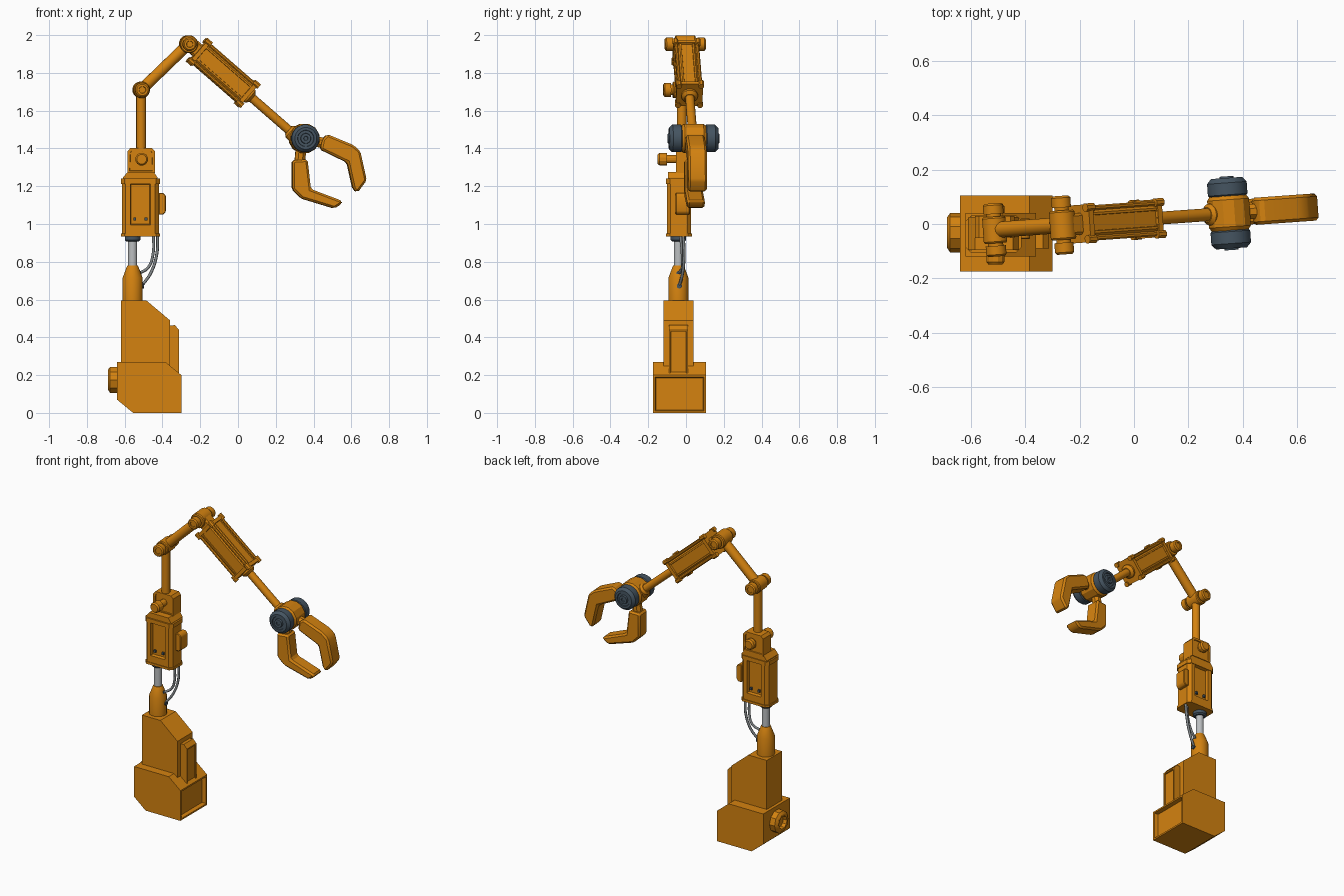
import bpy, bmesh, math
from mathutils import Matrix, Vector

if "Cube" in bpy.data.objects:
    bpy.data.objects.remove(bpy.data.objects["Cube"])

T = Matrix.Translation
I = Matrix.Identity(4)


def colour(name, rgb):
    m = bpy.data.materials.new(name)
    m.diffuse_color = (*rgb, 1)
    m.use_nodes = True
    m.node_tree.nodes["Principled BSDF"].inputs["Base Color"].default_value = m.diffuse_color
    return m


ORANGE = colour("orange paint", (0.66, 0.225, 0.005))
DARK = colour("dark slate", (0.06, 0.09, 0.12))
SILVER = colour("silver", (0.50, 0.52, 0.53))
CABLE = colour("cable grey", (0.22, 0.24, 0.25))


def finish(name, bm, mat, mtx=I):
    bmesh.ops.recalc_face_normals(bm, faces=bm.faces)
    me = bpy.data.meshes.new(name)
    bm.to_mesh(me)
    bm.free()
    me.transform(mtx)
    me.materials.append(mat)
    me.shade_smooth()
    me.set_sharp_from_angle(angle=math.radians(28))
    ob = bpy.data.objects.new(name, me)
    bpy.context.collection.objects.link(ob)
    return ob


def prism(name, pts, y0, y1, mat=ORANGE, mtx=I, bevel=0, recess=None):
    """Extrude an (x, z) profile along y; recess = (directions, margin, depth, shift)."""
    bm = bmesh.new()
    f = bm.faces.new([bm.verts.new((x, y0, z)) for x, z in pts])
    ext = bmesh.ops.extrude_face_region(bm, geom=[f])
    bmesh.ops.translate(bm, vec=(0, y1 - y0, 0),
                        verts=[v for v in ext["geom"] if isinstance(v, bmesh.types.BMVert)])
    bmesh.ops.recalc_face_normals(bm, faces=bm.faces)
    if bevel:
        bmesh.ops.bevel(bm, geom=bm.edges[:], offset=bevel, segments=1, affect='EDGES')
    if recess:
        dirs, margin, depth, shift = recess
        for d in dirs:
            d = Vector(d)
            face = max((q for q in bm.faces if q.normal.dot(d) > 0.99), key=lambda q: q.calc_area())
            bmesh.ops.inset_individual(bm, faces=[face], thickness=margin)
            bmesh.ops.translate(bm, vec=shift, verts=face.verts[:])
            bmesh.ops.inset_individual(bm, faces=[face], thickness=abs(depth) * 0.3, depth=depth)
    return finish(name, bm, mat, mtx)


def box(name, x0, x1, y0, y1, z0, z1, mat=ORANGE, mtx=I, bevel=0):
    return prism(name, [(x0, z0), (x1, z0), (x1, z1), (x0, z1)], y0, y1, mat, mtx, bevel)


def chamfered(cx, cz, hx, hz, c):
    """Rectangle with cut corners."""
    return [(cx + x, cz + z) for x, z in (
        (-hx + c, -hz), (hx - c, -hz), (hx, -hz + c), (hx, hz - c),
        (hx - c, hz), (-hx + c, hz), (-hx, hz - c), (-hx, -hz + c))]


def lathe(name, origin, axis, prof, mat=ORANGE, n=16, mtx=I):
    """Turn (distance, radius) pairs about an axis."""
    bm = bmesh.new()
    rings = [[bm.verts.new((r * math.cos(2 * math.pi * (i + .5) / n),
                            r * math.sin(2 * math.pi * (i + .5) / n), t)) for i in range(n)]
             for t, r in prof]
    for a, b in zip(rings, rings[1:]):
        for i in range(n):
            bm.faces.new((a[i], a[(i + 1) % n], b[(i + 1) % n], b[i]))
    bm.faces.new(rings[0])
    bm.faces.new(rings[-1])
    rot = Vector((0, 0, 1)).rotation_difference(Vector(axis)).to_matrix().to_4x4()
    return finish(name, bm, mat, mtx @ T(origin) @ rot)


def rod(name, a, b, r, mat=ORANGE, n=16, mtx=I):
    d = Vector(b) - Vector(a)
    return lathe(name, a, d, [(0, r), (d.length, r)], mat, n, mtx)


# base block, side socket and tower
prism("base_block", [(-.64, .07), (-.555, 0), (-.30, 0), (-.30, .20), (-.385, .27), (-.64, .27)],
      -.175, .105, recess=([(1, 0, 0)], .015, -.025, (0, 0, 0)))
lathe("side_socket", (-.64, -.032, .175), (-1, 0, 0),
      [(-.01, .072), (.037, .072), (.049, .055), (.049, .042), (.025, .036)], n=10)
prism("tower", [(-.62, .2), (-.62, .595), (-.485, .595), (-.36, .49), (-.36, .2)], -.12, .04)
prism("tower_panel", [(-.37, .2), (-.37, .46), (-.335, .465), (-.312, .44), (-.312, .2)],
      -.09, .01, recess=([(1, 0, 0)], .012, -.008, (0, 0, 0)))

# column and piston
CX, CY = -.558, -.04
lathe("column", (CX, CY, .59), (0, 0, 1), [(0, .054), (.125, .054), (.185, .031), (.19, .028)])
rod("piston", (CX, CY, .76), (CX, CY, .93), .024, SILVER)
lathe("piston_collar", (CX, CY, .908), (0, 0, 1), [(0, .034), (.008, .042), (.03, .042)], DARK)

# lift housing: chamfered plan, recessed windows front and back
PLAN = Matrix.Rotation(math.radians(90), 4, 'X')  # profile extruded down -> up
UP = T((0, 0, 0)) @ PLAN
HX, HY = -.517, -.037


def plan_prism(name, hx, hy, c, z0, z1, recess=None):
    # the profile's z becomes -y and the extrusion becomes z
    return prism(name, chamfered(HX, -HY, hx, hy, c), z0, z1, mtx=UP, recess=recess)


plan_prism("lift_housing", .098, .064, .02, .945, 1.215,
           recess=([(0, 0, 1), (0, 0, -1)], .036, -.02, (0, .025, 0)))
plan_prism("housing_bottom_rim", .103, .068, .02, .935, .95)
plan_prism("housing_top_rim", .103, .068, .02, 1.213, 1.24)
for s in (-1, 1):
    y = HY + s * .052
    for dx in (-.03, .03):
        box("window_clip", HX + dx - .007, HX + dx + .007, y - .006, y + .006, 1.018, 1.034, DARK)
prism("side_pod", [(-.42, 1.05), (-.395, 1.05), (-.382, 1.065), (-.382, 1.15), (-.395, 1.165), (-.42, 1.165)],
      -.055, .02, bevel=.004)

# swivel bracket
prism("bracket_foot", [(-.61, 1.235), (-.425, 1.235), (-.425, 1.245), (-.445, 1.275), (-.585, 1.275), (-.61, 1.245)],
      -.095, .025)
prism("bracket", [(-.585, 1.27), (-.44, 1.27), (-.44, 1.385), (-.455, 1.402), (-.57, 1.402), (-.585, 1.385)],
      -.052, .03, recess=([(0, -1, 0), (0, 1, 0)], .016, -.006, (0, 0, 0)))
lathe("bracket_pin_front", (-.51, -.03, 1.343), (0, -1, 0),
      [(0, .022), (.07, .022), (.07, .034), (.11, .034), (.12, .026)], n=12)
lathe("bracket_pin_back", (-.51, 0, 1.343), (0, 1, 0),
      [(0, .022), (.04, .022), (.04, .034), (.065, .034), (.075, .026)], n=12)

# cables
for name, pts in (("outer_cable", [(-.425, -.015, .945), (-.43, -.01, .84), (-.462, -.018, .74), (-.51, -.035, .672)]),
                  ("inner_cable", [(-.447, -.03, .945), (-.45, -.02, .84), (-.475, -.02, .77), (-.525, -.038, .738)])):
    cu = bpy.data.curves.new(name, 'CURVE')
    cu.dimensions = '3D'
    cu.bevel_depth, cu.bevel_resolution, cu.resolution_u = .008, 2, 6
    sp = cu.splines.new('BEZIER')
    sp.bezier_points.add(len(pts) - 1)
    for b, p in zip(sp.bezier_points, pts):
        b.co = p
        b.handle_left_type = b.handle_right_type = 'AUTO'
    cu.materials.append(CABLE)
    bpy.context.collection.objects.link(bpy.data.objects.new(name, cu))
    e = Vector(pts[-1])
    rod(name + "_plug", e - Vector((.012, 0, 0)), e + Vector((.012, 0, 0)), .014, DARK, 10)

# arm plane: turned slightly about the mast
ARM = T((-.513, -.022, 0)) @ Matrix.Rotation(math.radians(4.1), 4, 'Z') @ T((.513, 0, 0))
ELBOW, SHOULDER, WRIST = Vector((-.513, 0, 1.71)), Vector((-.262, 0, 1.952)), Vector((.352, 0, 1.453))
rod("mast", (-.513, 0, 1.38), ELBOW, .026, mtx=ARM)


def joint(name, c, half, r, cap):
    """Barrel with a narrower capped pin on both ends."""
    lathe(name, c, (0, 1, 0), [(-half * .5, r * .9), (-half * .44, r), (half * .44, r), (half * .5, r * .9)], mtx=ARM)
    for s in (-1, 1):
        lathe(name + "_cap", c, (0, s, 0),
              [(half * .4, cap * .75), (half * .6, cap * .75), (half * .6, cap), (half * .93, cap),
               (half, cap * .8), (half, cap * .5), (half * .95, cap * .45)], mtx=ARM)


joint("elbow", ELBOW, .098, .044, .038)
joint("shoulder", SHOULDER, .108, .048, .036)
rod("upper_arm", ELBOW, SHOULDER, .030, mtx=ARM)

# forearm actuator, local x runs towards the wrist
FORE = ARM @ T((-.077, 0, 1.80)) @ Matrix.Rotation(math.radians(41), 4, 'Y')
LONG = FORE @ Matrix.Rotation(math.radians(-90), 4, 'Z')  # profile in (y, z), extruded along x
prism("forearm_body", chamfered(0, 0, .064, .07, .026), -.165, .165, mtx=LONG,
      recess=([(1, 0, 0), (-1, 0, 0), (0, 0, 1), (0, 0, -1)], .012, -.006, (0, 0, 0)))
for s in (-1, 1):
    prism("forearm_flange", chamfered(0, 0, .07, .076, .022), s * .168 - .011, s * .168 + .011, mtx=LONG)
for sy in (-1, 1):
    for sz in (-1, 1):
        y, z = sy * .056, sz * .062
        rod("tie_rod", (-.17, y, z), (.17, y, z), .010, n=8, mtx=FORE)
        for e in (-1, 1):
            rod("flange_bolt", (e * .150, y * 1.05, z * 1.08), (e * .188, y * 1.05, z * 1.08), .016, n=8, mtx=FORE)
box("forearm_neck", -.24, -.165, -.04, .04, -.038, .038, mtx=FORE, bevel=.01)
lathe("forearm_collar", (.17, 0, 0), (1, 0, 0), [(0, .044), (.02, .044), (.034, .028)], mtx=FORE)
rod("forearm_rod", (.17, 0, 0), (.53, 0, 0), .024, mtx=FORE)
lathe("wrist_collar", (.46, 0, 0), (1, 0, 0), [(0, .028), (.012, .04), (.06, .046)], mtx=FORE)

# wrist barrel with dark drums
lathe("wrist_barrel", WRIST, (0, 1, 0), [(-.064, .07), (-.05, .08), (.05, .08), (.064, .07)], n=12, mtx=ARM)
for s in (-1, 1):
    lathe("wrist_drum", WRIST, (0, s, 0),
          [(.06, .066), (.068, .074), (.112, .074), (.130, .058), (.130, .044), (.124, .042),
           (.124, .028), (.136, .026), (.136, .012), (.130, .010)], DARK, 20, ARM)

# gripper fingers and their links
prism("upper_finger", [(.474, 1.475), (.611, 1.418), (.648, 1.385), (.682, 1.231), (.634, 1.167),
                       (.611, 1.183), (.579, 1.326), (.436, 1.395), (.447, 1.45)],
      -.05, .05, mtx=ARM, bevel=.011)
prism("lower_finger", [(.288, 1.337), (.368, 1.342), (.386, 1.185), (.553, 1.122), (.548, 1.106), (.511, 1.082),
                       (.336, 1.135), (.288, 1.183)],
      -.047, .047, mtx=ARM, bevel=.011)
rod("upper_finger_link", WRIST + Vector((.04, 0, -.01)), (.47, 0, 1.425), .03, n=8, mtx=ARM)
rod("lower_finger_link", WRIST + Vector((-.015, 0, -.04)), (.328, 0, 1.32), .03, n=8, mtx=ARM)
